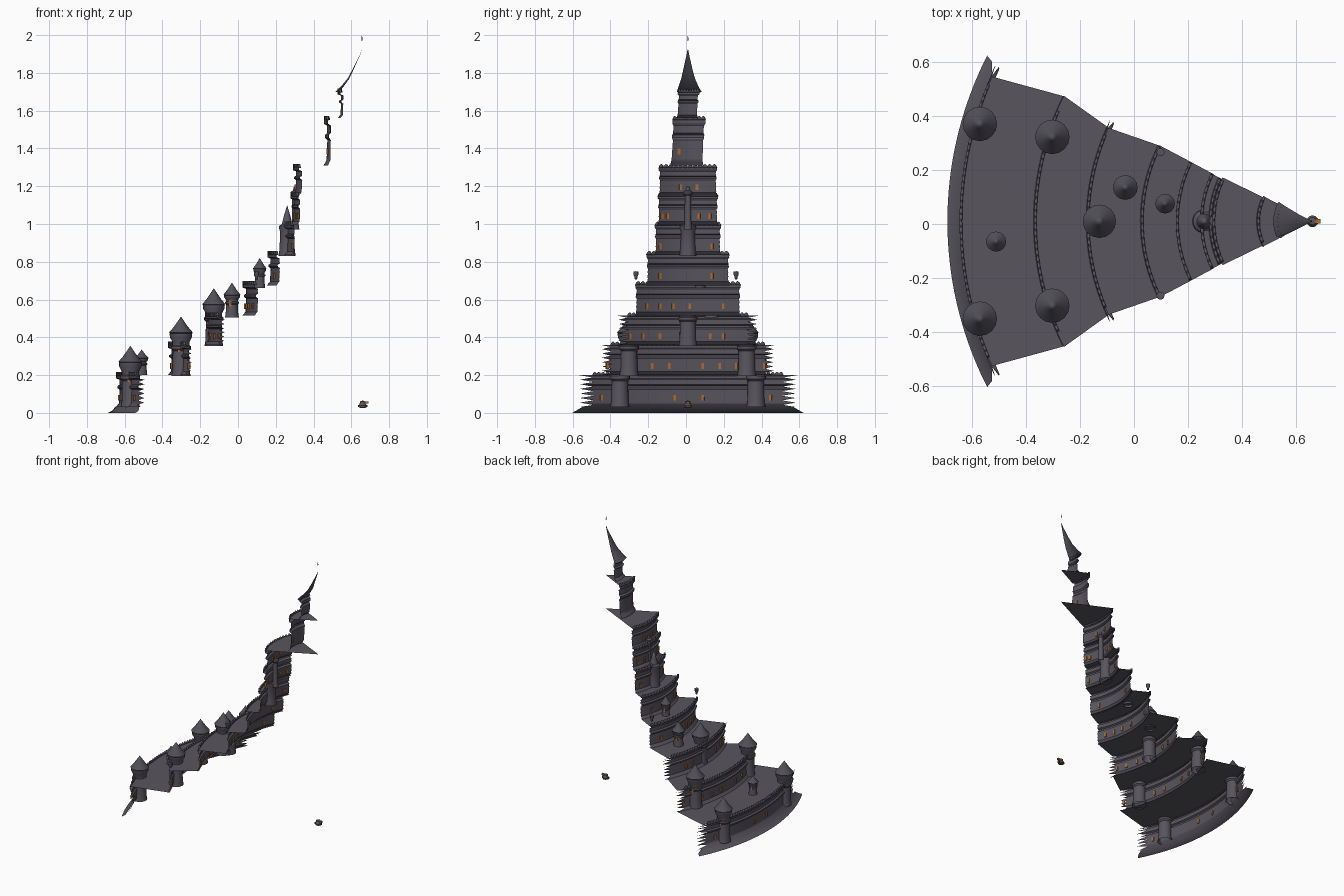
import bpy, bmesh, math
from mathutils import Matrix, Vector

if "Cube" in bpy.data.objects:
    bpy.data.objects.remove(bpy.data.objects["Cube"])

CX, CY = 0.66, 0.01          # vertical axis of the whole citadel


def material(name, rgb):
    m = bpy.data.materials.new(name)
    m.diffuse_color = (*rgb, 1)
    m.use_nodes = True
    m.node_tree.nodes["Principled BSDF"].inputs["Base Color"].default_value = m.diffuse_color
    return m


STONE = material("dark stone", (0.098, 0.09, 0.112))
ROOF = material("roof slate", (0.085, 0.08, 0.098))
GLOW = material("window orange", (0.42, 0.15, 0.025))
EMBER = material("ember red", (0.16, 0.03, 0.02))


def finish(bm, name, mat, smooth=True):
    me = bpy.data.meshes.new(name)
    bm.to_mesh(me)
    bm.free()
    me.materials.append(mat)
    ob = bpy.data.objects.new(name, me)
    bpy.context.collection.objects.link(ob)
    if smooth:
        bpy.context.view_layer.objects.active = ob
        ob.select_set(True)
        bpy.ops.object.shade_smooth_by_angle(angle=math.radians(35))
        ob.select_set(False)
    return ob


def polar(r, a, z):
    return Vector((CX - r * math.cos(a), CY + r * math.sin(a), z))


def sector(name, rows, mat=STONE, seg=24, scallops=0):
    """Arc-shaped sheet; each row is radius, height, half angle, twist (degrees)."""
    bm = bmesh.new()
    grid = []
    for i, (r, z, a, tw) in enumerate(rows):
        line = []
        for j in range(seg + 1):
            t = j / seg
            ang = math.radians(a * (2 * t - 1) + tw)
            lift = 0.014 * abs(math.sin(math.pi * scallops * t)) if scallops and i else 0
            line.append(bm.verts.new(polar(r, ang, z + lift)))
        grid.append(line)
    for p, q in zip(grid, grid[1:]):
        for j in range(seg):
            bm.faces.new((p[j], q[j], q[j + 1], p[j + 1]))
    return finish(bm, name, mat)


def lathe(name, x, y, profile, mat=STONE, sides=20):
    bm = bmesh.new()
    rings = [[bm.verts.new((x + r * math.cos(2 * math.pi * k / sides),
                            y + r * math.sin(2 * math.pi * k / sides), z))
              for k in range(sides)] for r, z in profile]
    for p, q in zip(rings, rings[1:]):
        for k in range(sides):
            n = (k + 1) % sides
            bm.faces.new((p[k], p[n], q[n], q[k]))
    bmesh.ops.remove_doubles(bm, verts=bm.verts, dist=1e-5)
    return finish(bm, name, mat)


def box(name, pos, size, turn=0, mat=GLOW):
    bm = bmesh.new()
    bmesh.ops.create_cube(bm, size=1, matrix=Matrix.Translation(pos)
                          @ Matrix.Rotation(turn, 4, 'Z') @ Matrix.Diagonal((*size, 1)))
    return finish(bm, name, mat, False)


def lerp_profile(prof, t):
    for (r0, t0), (r1, t1) in zip(prof, prof[1:]):
        if t <= t1:
            return r0 + (r1 - r0) * (t - t0) / (t1 - t0)
    return prof[-1][0]


# Wall section: radius offset against height fraction (flared foot, string course, cornice)
WALL = [(0.012, 0), (-0.004, 0.12), (-0.008, 0.55), (0.004, 0.6), (0.004, 0.66),
        (-0.007, 0.7), (-0.007, 0.86), (0.01, 0.9), (0.01, 1.0)]

# Tiers: radius, bottom, top, half angle, ragged-end depth, twist, window y positions
TIERS = [
    (1.295, 0.03, 0.20, 26.3, 3.5, 0, (-0.45, -0.36, -0.06, 0.09, 0.36, 0.45)),
    (1.02, 0.20, 0.36, 26.6, 3.2, 0, (-0.42, -0.32, -0.18, -0.09, 0.09, 0.18, 0.27, 0.42)),
    (0.825, 0.36, 0.515, 26.6, 4, 0, (-0.30, -0.23, -0.14, 0.02, 0.13, 0.2)),
    (0.625, 0.515, 0.68, 26.3, 0.4, 0, (-0.21, -0.14, -0.07, 0.02, 0.2)),
    (0.495, 0.675, 0.84, 26, 0.4, 0, (-0.14, 0.14)),
    (0.405, 0.835, 0.995, 25.3, 0.4, 0, (-0.14, 0.04, 0.14)),
    (0.372, 0.995, 1.15, 25, 0.4, 0, (-0.13, -0.1, 0.07, 0.13)),
    (0.36, 1.15, 1.30, 25, 0.4, 0, (-0.03, 0.06)),
    (0.195, 1.31, 1.555, 25.5, 0.3, 1, (-0.04,)),
    (0.122, 1.56, 1.70, 26, 0.3, 1, ()),
]
for i, (r, z0, z1, a, rag, tw, wins) in enumerate(TIERS):
    h = z1 - z0
    ts = sorted({k / 14 for k in range(15)} | {t for _, t in WALL})
    rows = []
    for t in ts:
        wave = abs((t * 7) % 1 * 2 - 1)
        rows.append((r + lerp_profile(WALL, t), z0 + h * t, a - rag * (1 - wave),
                     tw * 4 * (t - 0.5)))
    sector(f"tier_{i+1}_wall", rows)
    # scalloped parapet
    n = max(8, round(r * 34))
    par = sector(f"tier_{i+1}_parapet",
                 [(r + 0.01, z1 - 0.004, a - rag, tw * 2), (r + 0.01, z1 + 0.003, a - rag, tw * 2)],
                 seg=n * 4, scallops=n)
    sol = par.modifiers.new("thickness", 'SOLIDIFY')
    sol.thickness = 0.01
    # lit windows through the wall
    for y in wins:
        ang = math.asin((y - CY) / r)
        box(f"tier_{i+1}_window", polar(r - 0.005, ang, z0 + 0.3 * h),
            (0.014, 0.014, 0.03), -ang)

# Flared footing below the lowest wall
sector("footing", [(1.35, 0, 27, 0), (1.325, 0.012, 26.5, 0), (1.307, 0.035, 25, 0)])

# Terraces: height, outer radius and angle, inner radius and angle
for i, (z, ro, ao, ri, ai) in enumerate([
        (0.20, 1.30, 24.3, 1.02, 26.8), (0.36, 1.03, 26.8, 0.825, 24.6),
        (0.515, 0.83, 24.6, 0.625, 26.4), (0.677, 0.63, 26.4, 0.495, 26),
        (0.837, 0.50, 26, 0.405, 25.5), (0.995, 0.41, 25.3, 0.37, 25),
        (1.15, 0.378, 25, 0.355, 25), (1.305, 0.37, 26, 0.002, 26),
        (1.557, 0.205, 27, 0.002, 27)]):
    sector(f"terrace_{i+1}", [(ro, z, ao, 0), (ri, z, ai, 0)])

# Swept spire
sector("spire", [(0.122, 1.695, 26, 3), (0.145, 1.70, 27, 3), (0.118, 1.725, 27, 2),
                 (0.08, 1.77, 27, 1), (0.058, 1.81, 27, 0), (0.038, 1.85, 27, 0),
                 (0.018, 1.89, 27, 0), (0.003, 1.925, 27, 0)], ROOF, 10)
lathe("spire_tip", CX - 0.004, CY, [(0, 1.965), (0.003, 1.975), (0.002, 1.99), (0, 2.0)], ROOF, 6)


def tower(name, x, y, r, z0, z1, roof_h):
    """Round tower: flared foot, shaft, overhanging gallery and conical roof."""
    e = z1 - roof_h
    g = min(0.1, (e - z0) * 0.42)
    s = r * 0.76
    lathe(name, x, y, [(s * 1.12, z0), (s, z0 + 0.03), (s * 0.95, e - g), (s * 1.15, e - g * 0.9),
                       (s * 1.15, e - g * 0.75), (s, e - g * 0.7), (s, e - g * 0.5),
                       (r * 0.98, e - g * 0.25), (r, e - 0.004)])
    lathe(name + "_roof", x, y, [(r * 0.9, e - 0.006), (r * 1.06, e), (r * 0.62, e + roof_h * 0.36),
                                 (r * 0.25, e + roof_h * 0.74), (0, z1)], ROOF, 16)
    # slit windows on the two flanks
    for side in (-1, 1):
        box(name + "_window", (x - 0.01, y + side * s * 0.95, z0 + (e - z0) * 0.62),
            (0.014, 0.008, 0.03))


for side in (-1, 1):
    tower("outer_tower", -0.57, CY + side * 0.36, 0.06, 0.03, 0.355, 0.085)
    tower("second_tower", -0.302, CY + side * 0.312, 0.06, 0.195, 0.51, 0.085)
    # finial cups at the ends of the fourth parapet
    lathe("finial_cup", 0.098, side * 0.265,
          [(0, 0.705), (0.007, 0.708), (0.008, 0.72), (0.013, 0.73), (0.015, 0.748), (0, 0.75)],
          sides=10)
tower("middle_tower", -0.128, CY, 0.058, 0.355, 0.66, 0.085)
tower("low_turret", -0.51, -0.065, 0.035, 0.2, 0.335, 0.045)
tower("left_turret", -0.032, 0.135, 0.043, 0.505, 0.69, 0.065)
tower("high_turret", 0.115, 0.075, 0.034, 0.66, 0.82, 0.055)

# Slender stacked tower against the upper walls
lathe("keep_tower", 0.26, CY, [(0.045, 0.83), (0.04, 0.87), (0.037, 0.96), (0.042, 0.975),
                               (0.042, 0.99), (0.028, 1.0), (0.015, 1.05), (0, 1.1)])
lathe("keep_column", 0.303, CY, [(0.022, 0.97), (0.018, 1.0), (0.016, 1.15), (0.024, 1.16),
                                 (0.024, 1.17), (0.012, 1.178), (0.009, 1.195), (0, 1.2)], sides=12)

# Small brazier on the axis at ground level
lathe("brazier", CX, CY, [(0, 0.025), (0.02, 0.028), (0.022, 0.04), (0.016, 0.048),
                          (0.014, 0.06), (0, 0.066)], sides=12)
box("brazier_ember", (CX, CY, 0.037), (0.05, 0.018, 0.012), 0, EMBER)
box("brazier_flame", (CX + 0.008, CY, 0.055), (0.044, 0.016, 0.012))
